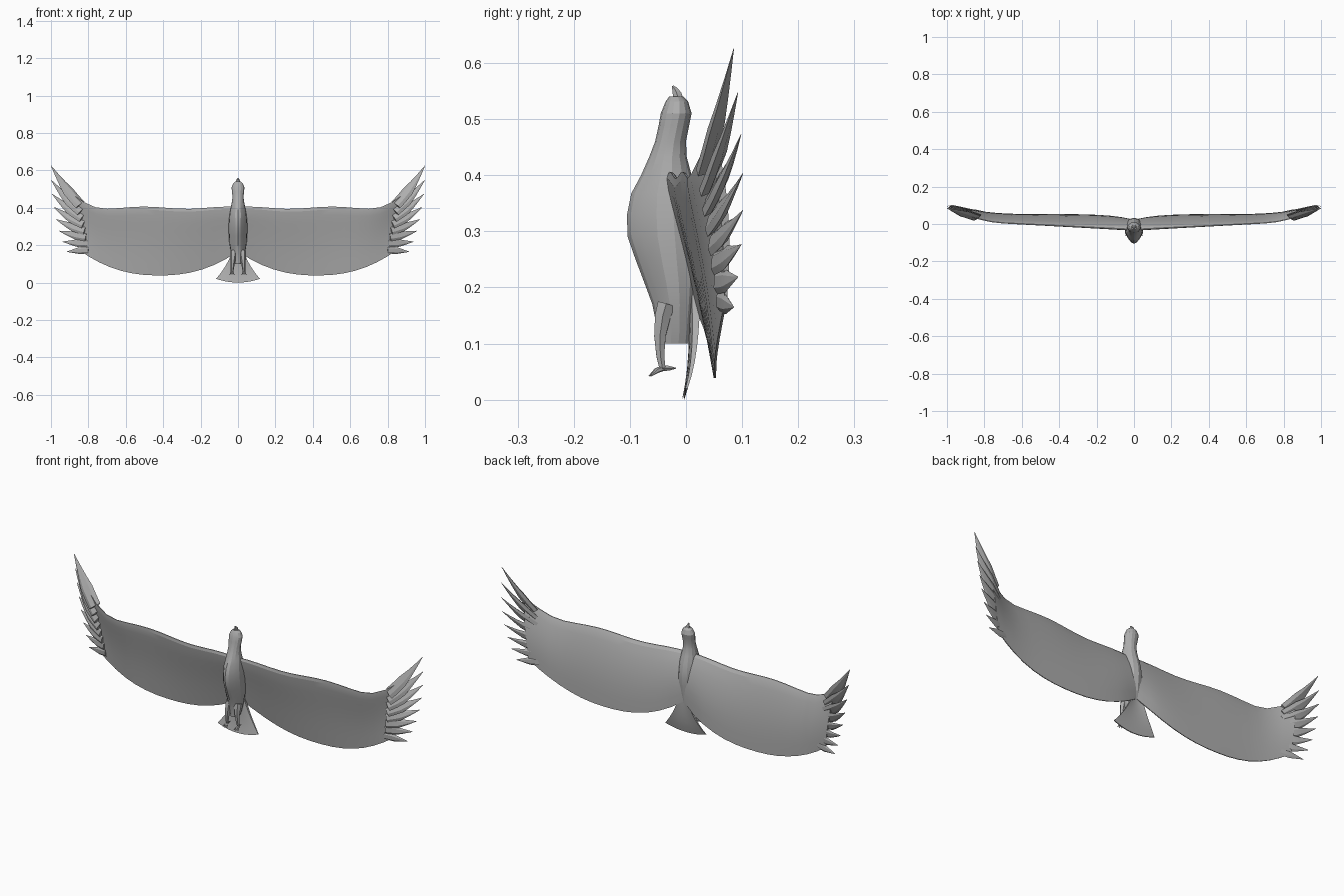
import bpy, bmesh, math
from mathutils import Vector

cube = bpy.data.objects.get("Cube")
if cube:
    bpy.data.objects.remove(cube)

shade = 0.42
grey = bpy.data.materials.new("plain grey")
grey.use_nodes = True
grey.diffuse_color = (shade, shade, shade, 1)
grey.node_tree.nodes["Principled BSDF"].inputs["Base Color"].default_value = grey.diffuse_color


def loft(name, rings, smooth_angle):
    """Skin closed rings of equal length and cap both ends."""
    bm = bmesh.new()
    rows = [[bm.verts.new(point) for point in ring] for ring in rings]
    count = len(rows[0])
    for lower, upper in zip(rows, rows[1:]):
        for i in range(count):
            j = (i + 1) % count
            bm.faces.new((lower[i], lower[j], upper[j], upper[i]))
    bm.faces.new(rows[0])
    bm.faces.new(rows[-1])
    bmesh.ops.recalc_face_normals(bm, faces=bm.faces)
    mesh = bpy.data.meshes.new(name)
    bm.to_mesh(mesh)
    bm.free()
    mesh.materials.append(grey)
    part = bpy.data.objects.new(name, mesh)
    bpy.context.collection.objects.link(part)
    bpy.ops.object.select_all(action='DESELECT')
    part.select_set(True)
    bpy.context.view_layer.objects.active = part
    bpy.ops.object.shade_smooth_by_angle(angle=math.radians(smooth_angle))


def spike(name, path, widths, thickness, flat, sides=6):
    """Tapered limb along a path; `flat` is the direction of its thin side."""
    points = [Vector(p) for p in path]
    last = len(points) - 1
    rings = []
    for i, (point, width) in enumerate(zip(points, widths)):
        along = (points[min(i + 1, last)] - points[max(i - 1, 0)]).normalized()
        side = along.cross(flat).normalized() * width
        rise = side.cross(along) * thickness
        angles = [math.tau * k / sides for k in range(sides)]
        rings.append([point + side * math.cos(a) + rise * math.sin(a) for a in angles])
    loft(name, rings, 25)


def resample(controls, steps):
    """Smooth curve through control rows of any size."""
    rows = [Vector(c) for c in controls]
    rows = [rows[0]] + rows + [rows[-1]]
    result = []
    for a, b, c, d in zip(rows, rows[1:], rows[2:], rows[3:]):
        for k in range(steps):
            t = k / steps
            start, end = b + (c - a) * (t / 2), c - (d - b) * ((1 - t) / 2)
            blend = t * t * (3 - 2 * t)
            result.append(start * (1 - blend) + end * blend)
    return result + [rows[-1]]


# Body and head: height, belly, back, half width
BODY = [(0.1, -0.05, 0.01, 0.02), (0.17, -0.06, 0.02, 0.04), (0.25, -0.09, 0.03, 0.05),
        (0.33, -0.105, 0.03, 0.05), (0.4, -0.08, 0.01, 0.04), (0.46, -0.055, 0, 0.03),
        (0.51, -0.045, 0.01, 0.035), (0.54, -0.03, -0.005, 0.015)]


def body_ring(z, belly, back, half_width, sides=14):
    keel = max(0, 0.4 * math.sin(math.pi * (z - 0.1) / 0.36))
    ring = []
    for k in range(sides):
        angle = math.tau * (k + 0.5) / sides
        across, depth = math.cos(angle), math.sin(angle)
        narrowing = 1 + keel * min(0, depth)
        ring.append((half_width * across * narrowing,
                     (belly + back + (back - belly) * depth) / 2, z))
    return ring


loft("body", [body_ring(*row) for row in resample(BODY, 2)], 18)

# Hooked beak
spike("beak", resample([(0, -0.014, 0.53), (0, -0.016, 0.545), (0, -0.024, 0.559)], 2),
      [0.014, 0.012, 0.01, 0.006, 0.002], 0.9, Vector((0, 1, 0)))

# Wing outline as functions of the distance from the body
SPAN = 0.89
CHORD = [(k / 8) ** 1.5 for k in range(9)]


def leading_edge(x):
    y = 0.05 * x - 0.03 + 0.9 * max(0, x - 0.7) ** 2
    z = 0.4 + 0.006 * math.cos(14 * (x - 0.5)) + 2 * max(0, x - 0.7) ** 2
    return Vector((x, y, z))


def trailing_edge(x):
    x -= 0.06 * x ** 4
    y = 0.052 - 0.035 * math.exp(-10 * x) + 0.3 * max(0, x - 0.6) ** 2
    z = 0.038 + 0.95 * abs(x - 0.42) ** 2.3
    return Vector((x, y, z))


def wing_ring(x, mirror):
    def surface(t, face):
        point = leading_edge(x).lerp(trailing_edge(x), t)
        airfoil = (0.04 - 0.03 * x) * math.sqrt(t) * (1 - t) + 0.002
        point.y += 0.01 * math.sin(math.pi * t) + face * airfoil
        point.x *= mirror
        return point
    return [surface(t, 1) for t in CHORD] + [surface(t, -1) for t in reversed(CHORD)]


def feather(name, t, mirror):
    """Finger feather; t runs from the front feather to the rear one."""
    root = Vector((0.845, 0.033, 0.415)).lerp(Vector((0.8, 0.06, 0.175)), t)
    tip = Vector((1 - 0.085 * t * t, 0.085 + 0.017 * math.sin(math.pi * t),
                  0.625 - 0.56 * t + 0.1 * t * t))
    path, widths = [], []
    for k in range(6):
        s = k / 5
        point = root.lerp(tip, s)
        point.z -= 0.012 * math.sin(math.pi * s) * (1 - t)
        point.x *= mirror
        path.append(point)
        widths.append((0.03 - 0.012 * t) * min(1, 1.65 * (1 - s)) + 0.001)
    spike(name, path, widths, 0.38, Vector((mirror / 2, 1, 0)))


for mirror, label in ((1, "left"), (-1, "right")):
    stations = 14
    loft(label + "_wing",
         [wing_ring(SPAN * k / stations, mirror) for k in range(stations + 1)], 12)
    feathers = 8
    for k in range(feathers):
        feather(f"{label}_feather_{k + 1}", k / (feathers - 1), mirror)

    # Leg with feathered thigh
    ankle = Vector((0.032 * mirror, -0.042, 0.056))
    hip = Vector((0.024 * mirror, -0.035, 0.17))
    knee = hip.lerp(ankle, 0.5) + Vector((0, -0.008, 0))
    spike(label + "_leg", resample([hip, knee, ankle], 2),
          [0.02, 0.018, 0.013, 0.009, 0.007], 0.9, Vector((0, 1, 0)))

    # Three front toes and one hind toe
    for k, turn in enumerate((-30, 0, 30, 180)):
        reach = Vector((math.sin(math.radians(turn)), -math.cos(math.radians(turn)), 0)) * 0.024
        drop = Vector((0, 0, 0.014 if turn < 90 else 0))
        knuckle = ankle + reach / 2 - drop / 3
        spike(f"{label}_toe_{k + 1}", [ankle, knuckle, ankle + reach - drop],
              [0.006, 0.005, 0.001], 0.9, Vector((0, 0, 1)), 5)


# Fanned tail, curving forward towards its rounded end
def tail_ring(t):
    half_width = 0.025 + 0.092 * t ** 1.5
    thickness = 0.008 - 0.006 * t

    def edge(u, face):
        return (half_width * u, 0.012 - 0.017 * t ** 3 + 0.006 * u * u + face * thickness,
                0.2 * (1 - t) + 0.02 * t * t * u * u)
    across = [k / 5 - 1 for k in range(11)]
    return [edge(u, 1) for u in across] + [edge(u, -1) for u in reversed(across)]


loft("tail", [tail_ring(k / 7) for k in range(8)], 30)
